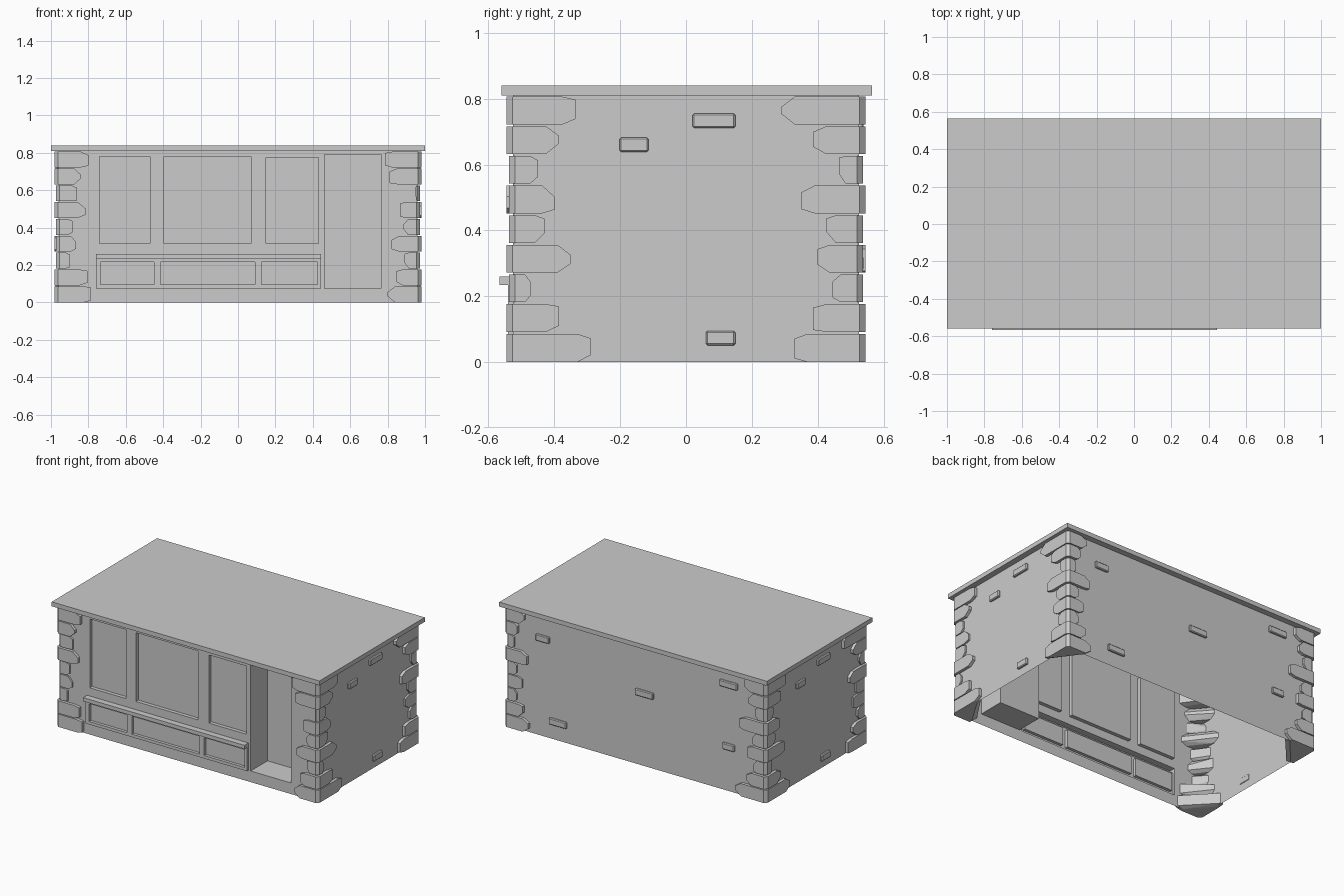
import bpy, bmesh, random
from mathutils import Vector

if "Cube" in bpy.data.objects:
    bpy.data.objects.remove(bpy.data.objects["Cube"])

random.seed(4)
WX, WY, TOP = 0.96, 0.525, 0.815


def finish(name, bm, recalc=True):
    if recalc:
        bmesh.ops.recalc_face_normals(bm, faces=bm.faces)
    me = bpy.data.meshes.new(name)
    bm.to_mesh(me)
    bm.free()
    ob = bpy.data.objects.new(name, me)
    bpy.context.collection.objects.link(ob)
    return ob


def box(name, lo, hi, bevel=0):
    bm = bmesh.new()
    bmesh.ops.create_cube(bm, size=1)
    for v in bm.verts:
        v.co = Vector([(a + b) / 2 + c * (b - a) for a, b, c in zip(lo, hi, v.co)])
    if bevel:
        bmesh.ops.bevel(bm, geom=bm.edges[:], offset=bevel, segments=1, affect='EDGES')
    return finish(name, bm)


def relief_wall(name, rects, base):
    """Thin front wall: each rectangle (x0, x1, z0, z1, y) is pushed in or out to y."""
    xs = sorted({-WX, WX, *[r[0] for r in rects], *[r[1] for r in rects]})
    zs = sorted({0, TOP, *[r[2] for r in rects], *[r[3] for r in rects]})
    nx, nz = len(xs) - 1, len(zs) - 1

    def depth(i, k):
        x, z = (xs[i] + xs[i + 1]) / 2, (zs[k] + zs[k + 1]) / 2
        y = base
        for x0, x1, z0, z1, d in rects:
            if x0 < x < x1 and z0 < z < z1:
                y = d
        return y

    bm = bmesh.new()

    def quad(*pts):
        bm.faces.new([bm.verts.new(p) for p in pts])

    for i in range(nx):
        for k in range(nz):
            x0, x1, z0, z1 = xs[i], xs[i + 1], zs[k], zs[k + 1]
            y = depth(i, k)
            quad((x0, y, z0), (x1, y, z0), (x1, y, z1), (x0, y, z1))
            if i + 1 < nx and depth(i + 1, k) != y:
                w = depth(i + 1, k)
                quad((x1, y, z0), (x1, w, z0), (x1, w, z1), (x1, y, z1))
            if k + 1 < nz and depth(i, k + 1) != y:
                w = depth(i, k + 1)
                quad((x0, y, z1), (x1, y, z1), (x1, w, z1), (x0, w, z1))
    bmesh.ops.remove_doubles(bm, verts=bm.verts, dist=1e-4)
    bmesh.ops.dissolve_limit(bm, angle_limit=0.01, verts=bm.verts[:], edges=bm.edges[:])
    return finish(name, bm, False)


# Front wall with windows, stall panel, ledge and doorway
F, PANEL = -WY, -0.54
relief_wall("front_wall", [
    (-0.74, -0.47, 0.315, 0.78, F + 0.025),
    (-0.395, 0.07, 0.315, 0.78, F + 0.025),
    (0.15, 0.43, 0.315, 0.775, F + 0.025),
    (-0.76, 0.445, 0.075, 0.235, PANEL),
    (-0.76, 0.445, 0.235, 0.26, -0.567),
    (-0.735, -0.45, 0.095, 0.215, PANEL + 0.02),
    (-0.415, 0.09, 0.095, 0.215, PANEL + 0.02),
    (0.125, 0.425, 0.095, 0.215, PANEL + 0.02),
    (0.462, 0.765, 0.075, 0.79, F + 0.18),
], F)

# Side and back walls as one open sheet
bm = bmesh.new()
plan = [(WX, -WY), (WX, WY), (-WX, WY), (-WX, -WY)]
cols = [[bm.verts.new((x, y, z)) for z in (0, TOP)] for x, y in plan]
for a, b in zip(cols, cols[1:]):
    bm.faces.new((a[0], b[0], b[1], a[1]))
finish("side_and_back_walls", bm, False)

# Flat roof slab
box("roof_slab", (-1, -0.56, 0.81), (1, 0.565, 0.84))


def quoin(name, sx, sy, ax, ay, z0, z1):
    """Corner stone wrapping both walls, with clipped ends; ax, ay are arm lengths."""
    out = 0.02 if max(ax, ay) > 0.15 else 0.012
    ox, oy = WX + out, WY + out
    bm = bmesh.new()

    def column(x, y, lo, hi):
        for z in (z0 + lo, z1 - hi):
            bm.verts.new((sx * x, sy * y, z))

    for arm, along_x in ((ax, True), (ay, False)):
        cut = min(0.04, arm * 0.25)
        lo, hi = random.uniform(0.004, 0.035), random.uniform(0.004, 0.035)
        for face in (0, out):
            for back, a, b in ((arm, lo, hi), (arm - cut, 0, 0)):
                if along_x:
                    column(0.98 - back, WY + face, a, b)
                else:
                    column(WX + face, 0.545 - back, a, b)
    column(ox - 0.018, oy, 0, 0)
    column(ox, oy - 0.018, 0, 0)
    hull = bmesh.ops.convex_hull(bm, input=bm.verts[:])
    junk = [g for g in hull["geom_interior"] if isinstance(g, bmesh.types.BMVert)]
    bmesh.ops.delete(bm, geom=junk, context='VERTS')
    bmesh.ops.dissolve_limit(bm, angle_limit=0.02, verts=bm.verts[:], edges=bm.edges[:])
    finish(name, bm)


# Corner stones, arm lengths listed from top to bottom
side_a = (.21, .16, .095, .145, .115, .195, .075, .16, .255)
side_b = (.255, .16, .08, .195, .12, .145, .10, .16, .215)
corners = {
    "front_right": (1, -1, (.195, .17, .03, .115, .095, .16, .09, .135, .18), side_a),
    "back_right": (1, 1, (.15, .10, .07, .17, .09, .13, .09, .14, .18), side_b),
    "front_left": (-1, -1, (.18, .14, .12, .165, .095, .115, .08, .175, .195), side_b),
    "back_left": (-1, 1, (.16, .13, .09, .20, .11, .14, .10, .15, .23), side_a),
}
for label, (sx, sy, xs, ys) in corners.items():
    for i, (ax, ay) in enumerate(zip(xs, ys)):
        z0 = (8 - i) * 0.09
        quoin(f"{label}_corner_stone_{i + 1}", sx, sy, ax, ay, z0 + 0.002 * (i < 8), z0 + 0.086)

# Loose bricks on the side walls (left is the right turned half round)
for s, label in ((1, "right"), (-1, "left")):
    for y, z, w in ((.085, .733, .13), (-.158, .66, .088), (.105, .073, .09)):
        box(f"{label}_brick", (s * 0.967 - .01, s * y - w / 2, z - .022),
            (s * 0.967 + .01, s * y + w / 2, z + .022), 0.005)

# Loose bricks on the back wall
for x, z, w in ((.70, .66, .10), (.585, .12, .13), (-.06, .49, .135), (-.69, .72, .135), (-.69, .30, .09)):
    box("back_brick", (x - w / 2, 0.518, z - .022), (x + w / 2, 0.539, z + .022), 0.005)
